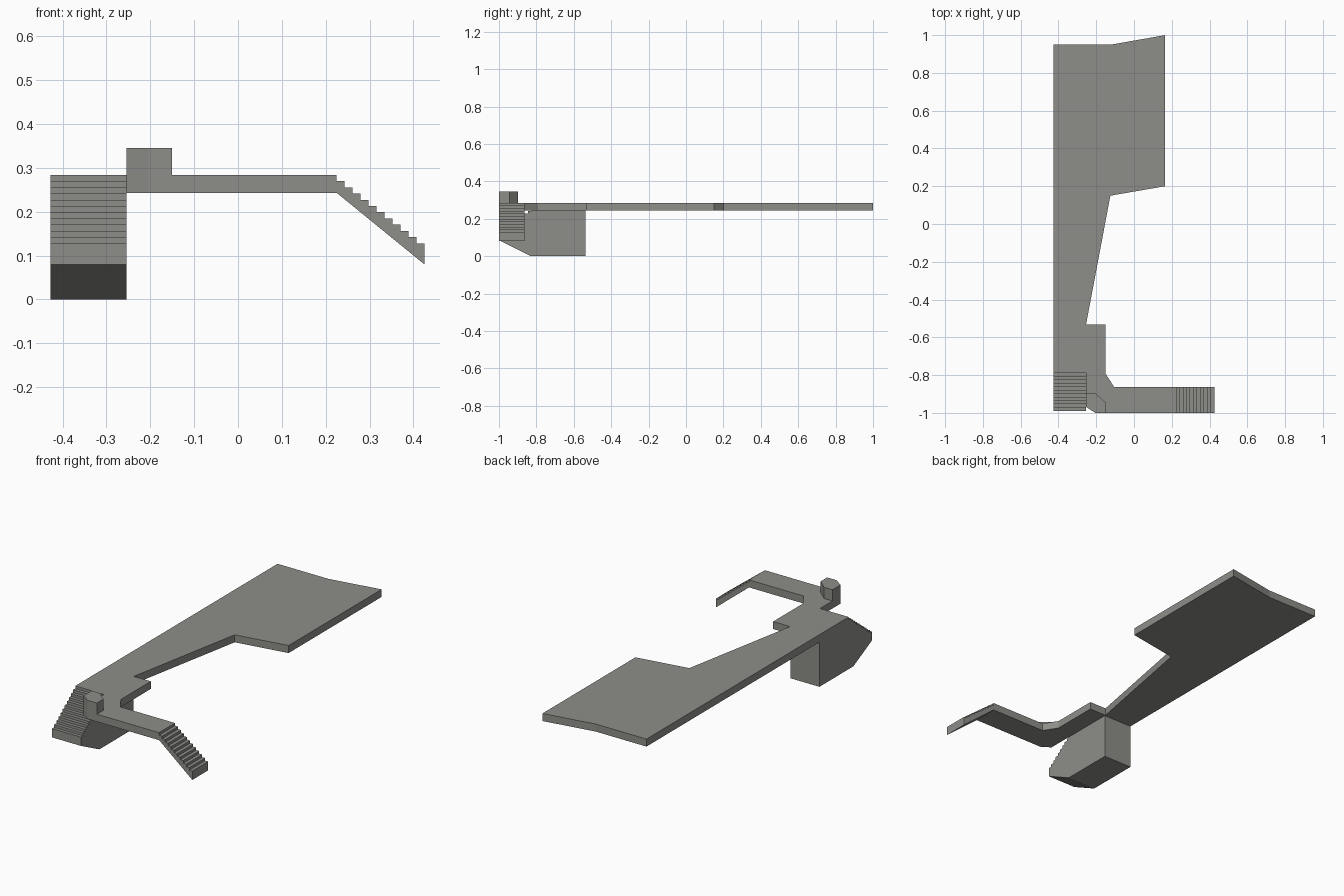
import bpy, bmesh
from mathutils import Vector

if "Cube" in bpy.data.objects:
    bpy.data.objects.remove(bpy.data.objects["Cube"])

concrete = bpy.data.materials.new("grey concrete")
concrete.diffuse_color = (0.27, 0.27, 0.25, 1)
concrete.use_nodes = True
concrete.node_tree.nodes["Principled BSDF"].inputs["Base Color"].default_value = concrete.diffuse_color

L, M, R = -0.427, -0.254, 0.425      # left edge, stair side, right end
TOP, BOT = 0.284, 0.243              # walkway slab heights
STEPS, RUN, DROP = 11, 0.2, 0.156    # both flights share these


def prism(name, points, axis, lo, hi):
    """Extrude a flat profile along the x, y or z axis."""
    place = {"x": lambda a, b, c: (c, a, b),
             "y": lambda a, b, c: (a, c, b),
             "z": lambda a, b, c: (a, b, c)}[axis]
    bm = bmesh.new()
    face = bm.faces.new([bm.verts.new(place(a, b, lo)) for a, b in points])
    ext = bmesh.ops.extrude_face_region(bm, geom=[face])
    moved = [v for v in ext["geom"] if isinstance(v, bmesh.types.BMVert)]
    bmesh.ops.translate(bm, verts=moved, vec=Vector(place(0, 0, hi - lo)))
    bmesh.ops.recalc_face_normals(bm, faces=bm.faces)
    mesh = bpy.data.meshes.new(name)
    bm.to_mesh(mesh)
    bm.free()
    mesh.materials.append(concrete)
    obj = bpy.data.objects.new(name, mesh)
    bpy.context.collection.objects.link(obj)
    return obj


def steps(start, direction):
    """Stepped line going down from the slab top."""
    pts = []
    for i in range(STEPS):
        z = TOP - DROP * (i + 1) / STEPS
        pts += [(start + direction * RUN * i / STEPS, z),
                (start + direction * RUN * (i + 1) / STEPS, z)]
    return pts


# Platform with its narrow neck and the side arm
prism("platform_slab", [
    (L, 0.95), (-0.12, 0.95), (0.165, 1.0), (0.165, 0.2), (-0.125, 0.15),
    (M, -0.533), (-0.152, -0.533), (-0.152, -0.79), (-0.105, -0.863),
    (0.225, -0.863), (0.225, -1.0), (-0.205, -1.0), (M, -0.968),
    (M, -0.79), (L, -0.79)], "z", BOT, TOP)

# Solid base block carrying the wide front stair
prism("front_stair_block",
      [(-0.538, BOT), (-0.79, BOT)] + steps(-0.79, -1)
      + [(-0.99, 0.08), (-0.83, 0), (-0.538, 0)], "x", L, M)

# Sloping side stair at the end of the arm
prism("side_stair",
      steps(0.225, 1) + [(R, 0.08), (0.225, BOT)], "y", -1.0, -0.863)

# Raised corner pillar
prism("corner_pillar", [
    (M, -0.968), (-0.205, -1.0), (-0.15, -1.0), (-0.15, -0.945),
    (-0.203, -0.897), (M, -0.897)], "z", TOP, 0.345)
